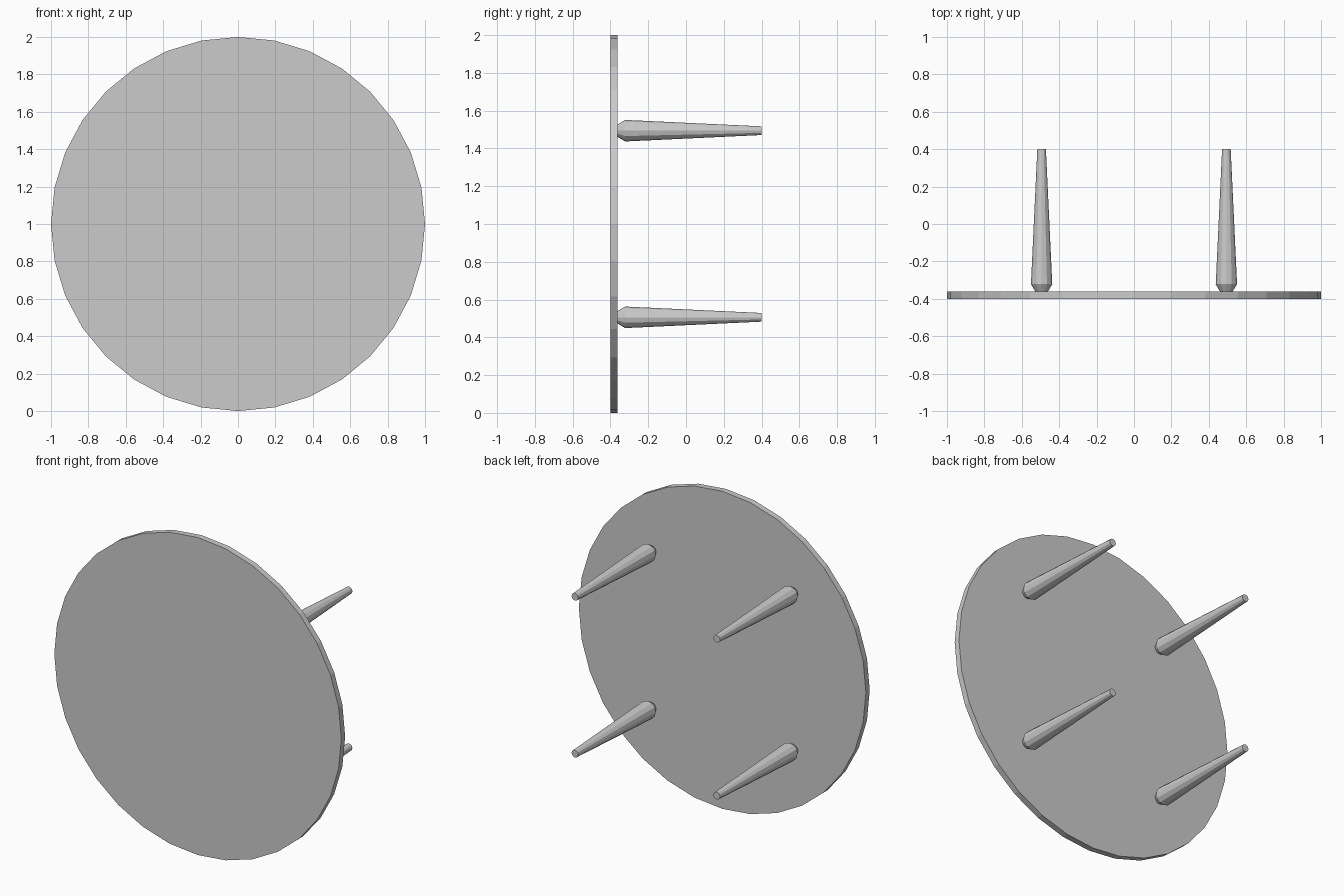
import bpy, bmesh
from math import cos, sin, tau

if "Cube" in bpy.data.objects:
    bpy.data.objects.remove(bpy.data.objects["Cube"])


def lathe_y(name, profile, sides, x, z):
    """Closed solid turned around an axis along y; profile is (y, radius)."""
    bm = bmesh.new()
    rings = [[bm.verts.new((r * sin(tau * i / sides), y, r * cos(tau * i / sides)))
              for i in range(sides)] for y, r in profile]
    for a, b in zip(rings, rings[1:]):
        for i in range(sides):
            j = (i + 1) % sides
            bm.faces.new((a[i], a[j], b[j], b[i]))
    bm.faces.new(rings[0])
    bm.faces.new(rings[-1])
    bmesh.ops.recalc_face_normals(bm, faces=bm.faces)
    mesh = bpy.data.meshes.new(name)
    bm.to_mesh(mesh)
    bm.free()
    obj = bpy.data.objects.new(name, mesh)
    obj.location = (x, 0, z)
    bpy.context.collection.objects.link(obj)
    return obj


# Round table top, tipped on its edge
lathe_y("table_top", [(-0.4, 1.0), (-0.362, 1.0)], 32, 0, 1.0)

# Four tapered legs pointing backwards
LEG = [(-0.362, 0.033), (-0.322, 0.057), (0.4, 0.023)]
for side, x in (("left", -0.494), ("right", 0.494)):
    for level, z in (("lower", 0.506), ("upper", 1.494)):
        lathe_y(f"{level}_{side}_leg", LEG, 12, x, z)
